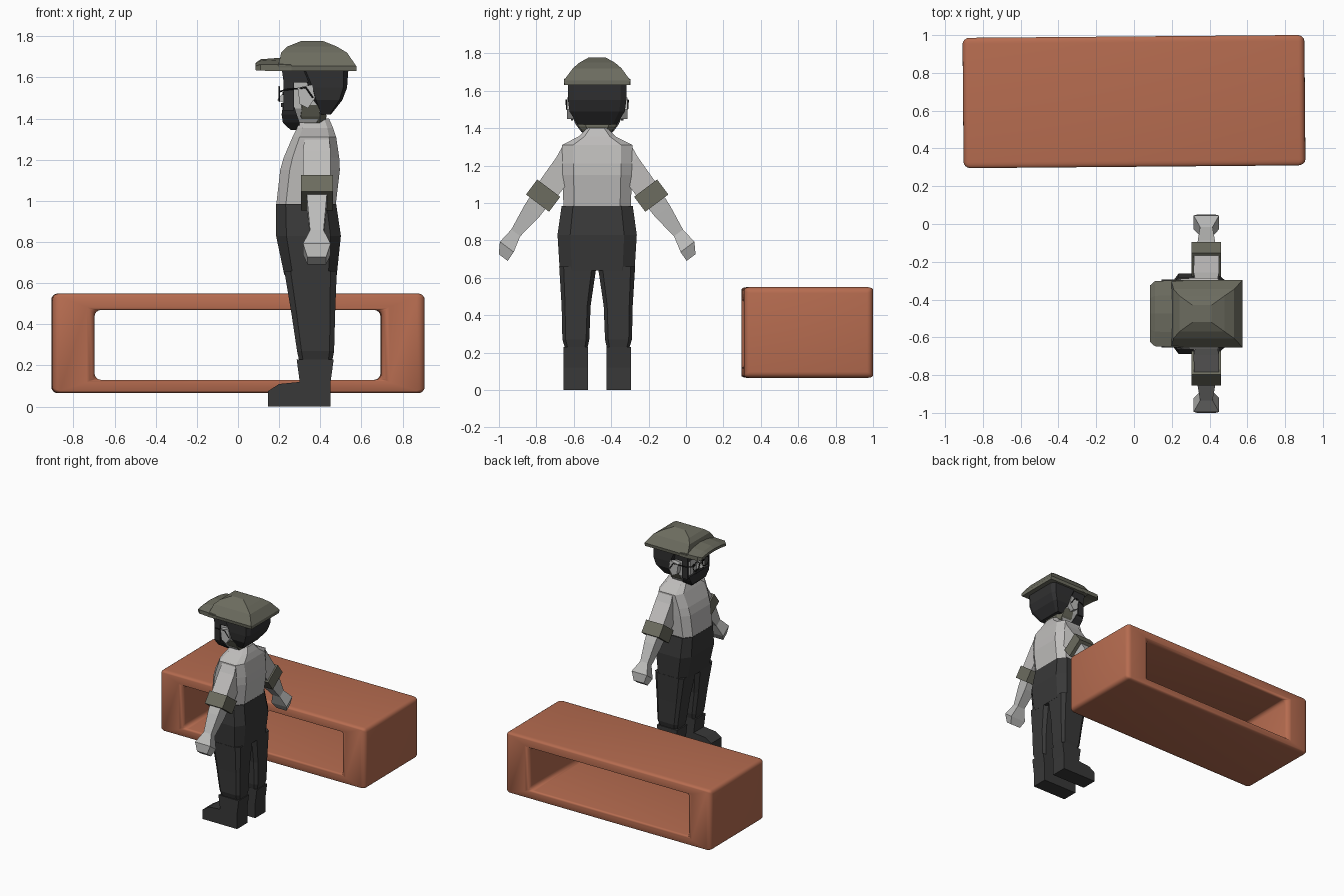
import bpy, bmesh, math
from mathutils import Vector

cube = bpy.data.objects.get("Cube")
if cube:
    bpy.data.objects.remove(cube, do_unlink=True)

BODY_Y = -0.475  # the figure stands here and faces -x


def material(name, r, g, b):
    m = bpy.data.materials.new(name)
    m.use_nodes = True
    m.diffuse_color = (r, g, b, 1)
    bsdf = m.node_tree.nodes["Principled BSDF"]
    bsdf.inputs["Base Color"].default_value = (r, g, b, 1)
    bsdf.inputs["Roughness"].default_value = 0.8
    return m


clay = material("terracotta", 0.47, 0.15, 0.08)
olive = material("olive_cloth", 0.15, 0.15, 0.115)
shirt = material("pale_shirt", 0.52, 0.51, 0.5)
skin = material("grey_skin", 0.5, 0.5, 0.49)
dark = material("dark_trousers", 0.04, 0.04, 0.04)
hair = material("charcoal_hair", 0.03, 0.03, 0.031)
black = material("black_frames", 0.012, 0.012, 0.012)


def finish(name, bm, mat, y=BODY_Y):
    bmesh.ops.recalc_face_normals(bm, faces=bm.faces)
    me = bpy.data.meshes.new(name)
    bm.to_mesh(me)
    bm.free()
    me.materials.append(mat)
    ob = bpy.data.objects.new(name, me)
    ob.location.y = y
    bpy.context.collection.objects.link(ob)
    return ob


def loft(name, rings, mat):
    """Skin a stack of equal rings and cap both ends."""
    bm = bmesh.new()
    vs = [[bm.verts.new(p) for p in r] for r in rings]
    n = len(vs[0])
    for a, b in zip(vs, vs[1:]):
        for i in range(n):
            j = (i + 1) % n
            bm.faces.new((a[i], a[j], b[j], b[i]))
    bm.faces.new(vs[0])
    bm.faces.new(vs[-1])
    return finish(name, bm, mat)


def ring(z, x0, x1, y0, y1, c=0.0):
    """Level rectangle, with cut corners when c > 0."""
    if not c:
        return [(x0, y0, z), (x1, y0, z), (x1, y1, z), (x0, y1, z)]
    a, b = (x1 - x0) * c, (y1 - y0) * c
    return [(x0 + a, y0, z), (x1 - a, y0, z), (x1, y0 + b, z), (x1, y1 - b, z),
            (x1 - a, y1, z), (x0 + a, y1, z), (x0, y1 - b, z), (x0, y0 + b, z)]


def stack(name, rows, mat, c=0.0):
    """Rows are height, front, back, half width."""
    return loft(name, [ring(z, a, b, -w, w, c) for z, a, b, w in rows], mat)


def block(name, x0, x1, y0, y1, z0, z1, mat):
    return loft(name, [ring(z, x0, x1, y0, y1) for z in (z0, z1)], mat)


def slab(name, outline, y0, y1, mat):
    """Side outline extruded across y."""
    return loft(name, [[(x, y, z) for x, z in outline] for y in (y0, y1)], mat)


def wire(name, points, mat, closed=False, r=0.004):
    cu = bpy.data.curves.new(name, "CURVE")
    cu.dimensions = "3D"
    cu.bevel_depth = r
    cu.bevel_resolution = 0
    sp = cu.splines.new("POLY")
    sp.points.add(len(points) - 1)
    for p, co in zip(sp.points, points):
        p.co = (*co, 1)
    sp.use_cyclic_u = closed
    cu.materials.append(mat)
    ob = bpy.data.objects.new(name, cu)
    ob.location.y = BODY_Y
    bpy.context.collection.objects.link(ob)


# Bench: open rectangular frame with rounded edges
bm = bmesh.new()
outer = [(-.905, .065), (.905, .065), (.905, .55), (-.905, .55)]
inner = [(-.7, .13), (.695, .13), (.695, .47), (-.7, .47)]
loops = [[bm.verts.new((x, y, z)) for x, z in pts]
         for pts, y in ((outer, -.345), (outer, .345), (inner, .345), (inner, -.345))]
for k in range(4):
    a, b = loops[k], loops[(k + 1) % 4]
    for i in range(4):
        j = (i + 1) % 4
        bm.faces.new((a[i], a[j], b[j], b[i]))
bench = finish("bench", bm, clay, 0.648)
bench.rotation_euler.z = math.radians(0.48)
bevel = bench.modifiers.new("rounded_edges", "BEVEL")
bevel.width = 0.032
bevel.segments = 4
bevel.limit_method = "ANGLE"
for p in bench.data.polygons:
    p.use_smooth = True

# Torso and hips
stack("hips", [(.64, .225, .48, .2), (.83, .185, .5, .212), (.985, .185, .477, .19)], dark, .16)
stack("shirt", [(.98, .186, .475, .18), (1.15, .205, .495, .186), (1.21, .222, .492, .187),
                (1.31, .265, .477, .188), (1.355, .287, .462, .1), (1.4, .297, .442, .055)], shirt, .16)
stack("neck_scarf", [(1.36, .31, .42, .06), (1.41, .275, .43, .1), (1.465, .285, .42, .128)], olive, .2)

for s, side in ((1, "right"), (-1, "left")):
    # Trouser leg and boot
    leg = [(.66, .225, .48, .004, .203), (.45, .26, .472, .035, .19),
           (.27, .287, .467, .042, .186), (.21, .3, .455, .055, .167)]
    loft(side + "_leg", [ring(z, a, b, min(s * i, s * o), max(s * i, s * o), .12)
                         for z, a, b, i, o in leg], dark)
    slab(side + "_boot", [(.145, 0), (.45, 0), (.45, .12), (.465, .23), (.285, .23),
                          (.3, .12), (.2, .11), (.145, .075)], s * .05, s * .18, dark)

    # Arm pieces: rows are outward offset, height, half depth, half width
    def limb(name, rows, mat):
        rings = []
        for o, z, p, h in rows:
            u, c = Vector((0, s * .8, .6)) * p, Vector((.383, s * o, z))
            x = Vector((h, 0, 0))
            rings.append([c - u - x, c - u + x, c + u + x, c + u - x])
        loft(side + name, rings, mat)

    limb("_sleeve", [(.13, 1.28, .06, .058), (.165, 1.205, .066, .067), (.28, 1.05, .062, .066)], shirt)
    limb("_cuff", [(.259, 1.079, .077, .078), (.319, .999, .077, .078)], olive)
    limb("_forearm", [(.29, 1.04, .055, .052), (.35, .955, .05, .045), (.435, .84, .03, .033)], skin)
    limb("_hand", [(.435, .84, .03, .033), (.483, .765, .046, .067), (.502, .708, .03, .045)], skin)

    # Ear, sideburn, eye and one side of the glasses
    slab(side + "_ear", [(.29, 1.55), (.36, 1.565), (.375, 1.5), (.34, 1.45), (.3, 1.47)],
         s * .12, s * .162, skin)
    block(side + "_sideburn", .222, .272, s * .128, s * .14, 1.44, 1.63, hair)
    block(side + "_eye", .217, .225, s * .045, s * .07, 1.515, 1.53, black)
    rim = [(.2, s * .058 + .042 * math.cos(t * math.pi / 4), 1.52 + .035 * math.sin(t * math.pi / 4))
           for t in range(8)]
    wire(side + "_lens_rim", rim, black, True)
    wire(side + "_temple_arm", [(.2, s * .1, 1.53), (.23, s * .145, 1.54), (.33, s * .166, 1.55),
                                (.365, s * .162, 1.5)], black)
wire("glasses_bridge", [(.2, -.018, 1.525), (.2, .018, 1.525)], black)

# Head, hair and beard
stack("head", [(1.38, .25, .4, .08), (1.45, .23, .43, .12), (1.62, .225, .43, .13)], skin, .12)
slab("nose", [(.228, 1.535), (.19, 1.49), (.228, 1.475)], -.018, .018, skin)
stack("hair_back", [(1.42, .4, .452, .105), (1.49, .365, .507, .148),
                    (1.55, .345, .53, .156), (1.645, .3, .537, .156)], hair, .1)
stack("fringe", [(1.575, .222, .36, .14), (1.645, .212, .36, .145)], hair)
stack("beard", [(1.345, .255, .3, .035), (1.38, .218, .3, .085),
                (1.42, .212, .285, .115), (1.455, .217, .275, .13)], hair)
block("moustache", .21, .235, -.05, .05, 1.455, 1.475, hair)

# Cap crown, then an arched peak swept forward
stack("cap_crown", [(1.63, .2, .575, .174), (1.655, .195, .575, .178), (1.72, .21, .53, .13),
                    (1.75, .24, .48, .095), (1.778, .31, .41, .045)], olive)


def arch(x, w, top, drop, thick):
    ys = [-w, -w * .55, 0, w * .55, w]
    zs = [top - drop * (y / w) ** 2 for y in ys]
    upper = [(x, y, z) for y, z in zip(ys, zs)]
    return upper + [(x, y, z - thick) for y, z in zip(ys[::-1], zs[::-1])]


loft("cap_peak", [arch(.085, .15, 1.67, .015, .02), arch(.11, .172, 1.688, .025, .03),
                  arch(.2, .177, 1.695, .032, .033), arch(.26, .177, 1.7, .04, .03)], olive)
